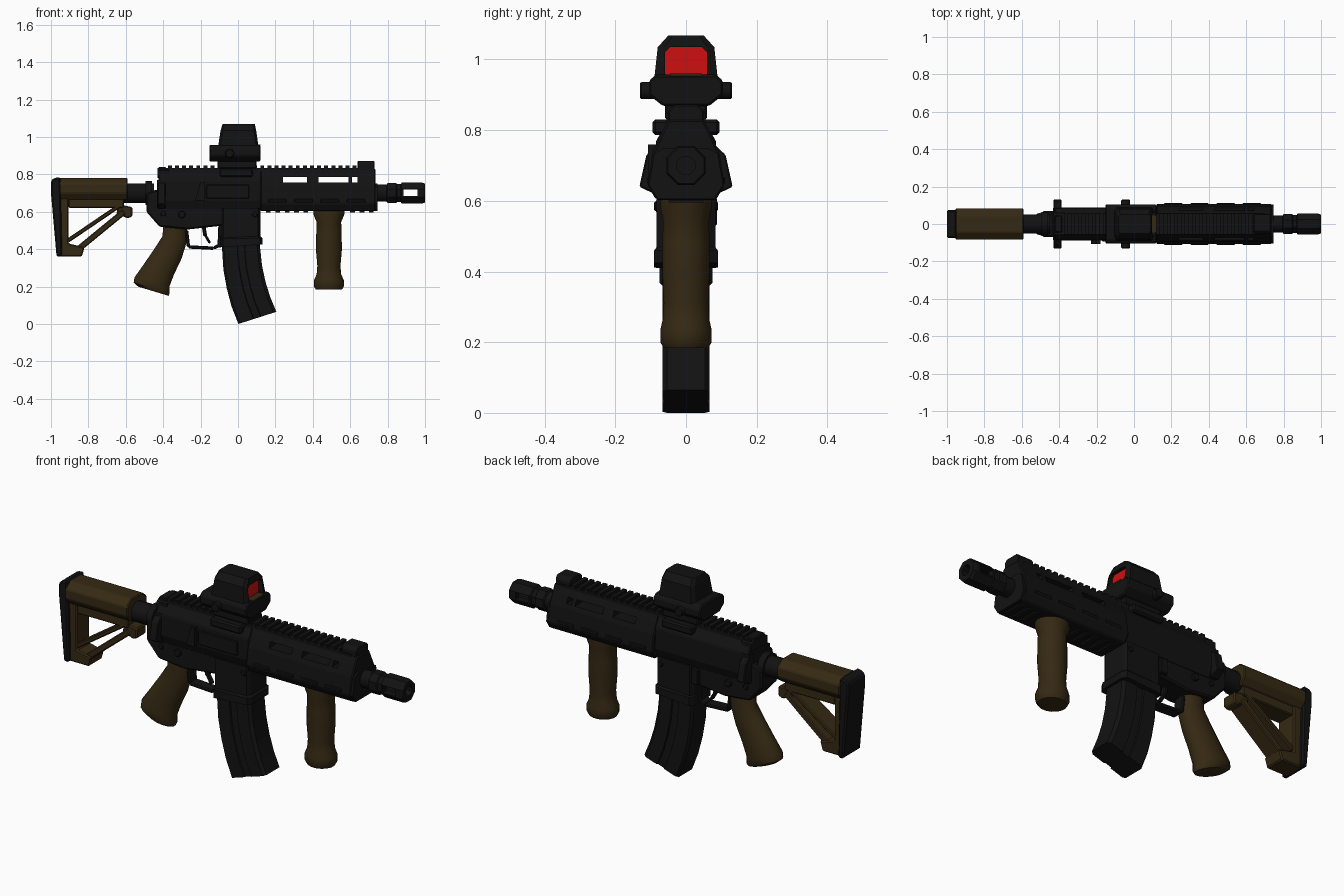
import bpy, bmesh, math

if "Cube" in bpy.data.objects:
    bpy.data.objects.remove(bpy.data.objects["Cube"])


def material(name, rgb):
    m = bpy.data.materials.new(name)
    m.diffuse_color = (*rgb, 1)
    m.use_nodes = True
    m.node_tree.nodes["Principled BSDF"].inputs["Base Color"].default_value = m.diffuse_color
    return m


BLACK = material("matte black", (0.006, 0.006, 0.006))
BROWN = material("dark brown", (0.036, 0.022, 0.0065))
RED = material("red glass", (0.62, 0.005, 0.005))


def build(name, rings, mat, bevel=0.0, smooth=False):
    """Skin a list of equal rings of 3D points and cap both ends."""
    bm = bmesh.new()
    vs = [[bm.verts.new(p) for p in r] for r in rings]
    n = len(vs[0])
    for a, b in zip(vs, vs[1:]):
        for i in range(n):
            j = (i + 1) % n
            bm.faces.new((a[i], a[j], b[j], b[i]))
    bm.faces.new(vs[0])
    bm.faces.new(vs[-1])
    bmesh.ops.recalc_face_normals(bm, faces=bm.faces)
    me = bpy.data.meshes.new(name)
    bm.to_mesh(me)
    bm.free()
    me.materials.append(mat)
    ob = bpy.data.objects.new(name, me)
    bpy.context.collection.objects.link(ob)
    if bevel:
        m = ob.modifiers.new("bevel", "BEVEL")
        m.width, m.segments, m.limit_method = bevel, 1, "ANGLE"
    if smooth:
        bpy.ops.object.select_all(action="DESELECT")
        ob.select_set(True)
        bpy.context.view_layer.objects.active = ob
        bpy.ops.object.shade_smooth_by_angle(angle=math.radians(40))
    return ob


def prism(name, pts, y0, y1, mat=BLACK, bevel=0.0):
    """Side profile (x, z) extruded across y."""
    return build(name, [[(x, y, z) for x, z in pts] for y in (y0, y1)], mat, bevel)


def section(name, half, x0, x1, mat=BLACK, bevel=0.0):
    """Mirrored (y, z) cross-section extruded along x."""
    pts = half + [(-y, z) for y, z in reversed(half)]
    return build(name, [[(x, y, z) for y, z in pts] for x in (x0, x1)], mat, bevel)


def box(name, x0, x1, y0, y1, z0, z1, mat=BLACK, bevel=0.0):
    return prism(name, [(x0, z0), (x1, z0), (x1, z1), (x0, z1)], y0, y1, mat, bevel)


def ngon(n):
    return [(math.cos(2 * math.pi * (i + .5) / n), math.sin(2 * math.pi * (i + .5) / n)) for i in range(n)]


CHAMFERED = [(1, .75), (.88, 1), (-.88, 1), (-1, .75), (-1, -.75), (-.88, -1), (.88, -1), (1, -.75)]


def loft(name, secs, shape, mat=BLACK, smooth=False, bevel=0.0):
    """Each section: back point (x, z), front point (x, z), half width in y."""
    rings = []
    for (xb, zb), (xf, zf), w in secs:
        cx, cz, dx, dz = (xb + xf) / 2, (zb + zf) / 2, (xf - xb) / 2, (zf - zb) / 2
        rings.append([(cx + u * dx, v * w, cz + u * dz) for u, v in shape])
    return build(name, rings, mat, bevel, smooth)


def tube(name, stations, n=16, z=0.7, smooth=True):
    return loft(name, [((x, z - r), (x, z + r), r) for x, r in stations], ngon(n), BLACK, smooth)


def disc(name, x, z, r, y0, y1, n=10):
    return prism(name, [(x + r * u, z + r * v) for u, v in ngon(n)], y0, y1, BLACK, 0.004)


def strut(name, a, b, t, w, mat=BLACK):
    dx, dz = b[0] - a[0], b[1] - a[1]
    k = t / 2 / math.hypot(dx, dz)
    nx, nz = -dz * k, dx * k
    return prism(name, [(a[0] + nx, a[1] + nz), (b[0] + nx, b[1] + nz),
                        (b[0] - nx, b[1] - nz), (a[0] - nx, a[1] - nz)], -w, w, mat, 0.005)


def cut(ob, *cutters):
    """Subtract the cutters, bake the result and drop the cutters."""
    for c in cutters:
        c.hide_render = True
        m = ob.modifiers.new("cut", "BOOLEAN")
        m.operation, m.object, m.solver = "DIFFERENCE", c, "EXACT"
    bpy.context.view_layer.update()
    dg = bpy.context.evaluated_depsgraph_get()
    me = bpy.data.meshes.new_from_object(ob.evaluated_get(dg))
    ob.modifiers.clear()
    ob.data = me
    for c in cutters:
        bpy.data.objects.remove(c)


# Shoulder stock
prism("butt_pad", [(-.95, .785), (-.985, .78), (-1, .765), (-1, .70), (-.97, .36), (-.94, .36), (-.945, .60)],
      -.075, .075, BLACK, .008)
section("stock_body", [(.045, .78), (.083, .75), (.083, .70), (.055, .665)], -.955, -.59, BROWN, .005)
prism("stock_rear_leg", [(-.955, .70), (-.955, .36), (-.835, .36), (-.82, .41), (-.905, .43), (-.905, .70)],
      -.055, .055, BROWN, .006)
strut("stock_upper_brace", (-.905, .645), (-.61, .645), .05, .05, BROWN)
strut("stock_diagonal_upper", (-.91, .445), (-.63, .635), .022, .05, BROWN)
strut("stock_diagonal_lower", (-.86, .395), (-.61, .60), .032, .045, BROWN)
prism("stock_lever", [(-.64, .64), (-.565, .625), (-.565, .575), (-.59, .565), (-.65, .59)], -.04, .04, BROWN, .006)
tube("buffer_tube", [(-.62, .053), (-.45, .053)])
tube("castle_nut", [(-.495, .066), (-.46, .066)], 12)

# Receiver
section("upper_receiver", [(.05, .825), (.085, .77), (.088, .66), (.07, .61)], -.425, .125, BLACK, .006)
prism("lower_receiver", [(-.49, .70), (-.49, .60), (-.42, .52), (-.27, .505), (-.09, .525), (.12, .53),
                         (.12, .64), (-.40, .64), (-.43, .72)], -.07, .07, BLACK, .008)
for s in (-1, 1):
    prism("rear_wing", [(-.432, .62), (-.385, .62), (-.385, .77), (-.432, .77)], s * .05, s * .085)
    build("rear_wing_tip", [[(x, s * y, z) for y, z in ((.08, .76), (.112, .73), (.132, .64), (.08, .615))]
                            for x in (-.43, -.388)], BLACK, .004)
    disc("selector", -.30, .585, .02, s * .06, s * .085)
    disc("takedown_pin", -.40, .59, .015, s * .06, s * .078)
    disc("pivot_pin", .09, .585, .015, s * .06, s * .09)
section("charging_handle", [(.04, .835), (.065, .82), (.065, .785), (.03, .78)], -.43, -.37)
box("ejection_port_cover", -.17, .06, -.094, -.08, .67, .745, BLACK, .004)
prism("case_deflector", [(-.23, .66), (-.18, .66), (-.18, .76), (-.20, .76)], -.108, -.07)
box("bolt_release", -.13, -.09, .06, .088, .53, .61, BLACK, .004)

# Magazine well and curved magazine
loft("magazine_well", [((-.09, .62), (.12, .62), .083), ((-.09, .46), (.12, .47), .083), ((-.095, .455), (.13, .46), .09),
                       ((-.095, .41), (.13, .425), .09)], CHAMFERED)
loft("magazine", [((-.085, .50), (.115, .50), .067), ((-.085, .40), (.118, .41), .067),
                  ((-.078, .29), (.128, .315), .067), ((-.06, .19), (.147, .225), .067),
                  ((-.035, .095), (.172, .145), .067), ((.002, 0), (.205, .065), .067)],
     [(1, .8), (.85, 1), (.2, 1), (.17, .9), (-.17, .9), (-.2, 1), (-.9, 1), (-1, .8),
      (-1, -.8), (-.9, -1), (-.2, -1), (-.17, -.9), (.17, -.9), (.2, -1), (.85, -1), (1, -.8)])

# Trigger and guard
guard = [(-.275, .50), (-.265, .412), (-.13, .405), (-.085, .43)]
for a, b in zip(guard, guard[1:]):
    strut("trigger_guard", a, b, .018, .03)
strut("guard_front_post", (-.10, .41), (-.095, .53), .02, .03)
strut("trigger_upper", (-.185, .53), (-.175, .47), .02, .015)
strut("trigger_lower", (-.175, .475), (-.15, .432), .014, .015)

# Grips
loft("pistol_grip", [((-.40, .54), (-.27, .53), .052), ((-.405, .47), (-.272, .44), .052), ((-.45, .40), (-.30, .35), .057),
                     ((-.505, .32), (-.34, .265), .062), ((-.555, .25), (-.365, .20), .068),
                     ((-.56, .222), (-.363, .165), .067), ((-.535, .20), (-.37, .15), .055)],
     ngon(16), BROWN, True)
loft("foregrip", [((.485 - r, z), (.487 + r, z), w) for z, r, w in
                  ((.62, .085, .072), (.585, .083, .075), (.545, .066, .066), (.48, .068, .068), (.40, .070, .068),
                   (.31, .062, .064), (.265, .066, .067), (.235, .08, .074), (.20, .08, .074), (.183, .07, .064))],
     ngon(16), BROWN, True)

# Handguard with vent slots
hg = section("handguard", [(.05, .83), (.07, .79), (.095, .735), (.109, .645), (.085, .603)], .12, .735, BLACK, .006)
cut(hg, *[box("slot_cutter", a, b, -.3, .3, .757, .787) for a, b in ((.24, .37), (.43, .59), (.61, .64))])
section("handguard_lip", [(.06, .75), (.09, .735), (.105, .645), (.08, .605)], .73, .745)
for s in (-1, 1):
    for x in (.16, .30, .44, .58):
        box("side_rib", x, x + .1, s * .09, s * .111, .648, .668, BLACK, .004)
for x in [.15 + .05 * i for i in range(5)] + [.60, .65, .70]:
    box("lower_rail_tooth", x, x + .025, -.05, .05, .595, .61)

# Top rail
box("top_rail", -.42, .70, -.055, .055, .81, .834)
for i in range(27):
    x = -.375 + i * .038
    box("rail_tooth", x, x + .021, -.055, .055, .83, .847)
box("rear_sight_block", -.425, -.385, -.045, .045, .80, .838, BLACK, .004)
section("front_sight_block", [(.035, .872), (.05, .855), (.05, .80)], .64, .73, BLACK, .004)

# Barrel and muzzle
tube("barrel", [(.70, .046), (.82, .046)])
hider = tube("muzzle_device", [(.795, .05), (.80, .058), (.845, .058), (.85, .052), (.87, .052), (.875, .06),
                               (.985, .06), (1.0, .055)], 8, smooth=False)
cut(hider, box("slot_cutter", .885, .96, -.2, .2, .683, .72),
    loft("bore_cutter", [((x, .672), (x, .728), .028) for x in (.86, 1.1)], ngon(8)))

# Reflex sight
box("sight_mount", -.11, .10, -.06, .06, .83, .885, BLACK, .006)
box("sight_clamp", -.10, .08, -.095, .095, .787, .83, BLACK, .008)
section("sight_base", [(.085, .957), (.105, .94), (.105, .90), (.065, .868)], -.153, .12, BLACK, .006)
disc("sight_knobs", -.045, .912, .025, -.13, .13)
hood = loft("sight_hood", [((-.107, .945), (.11, .945), .09), ((-.093, 1.035), (.097, 1.035), .08),
                           ((-.083, 1.068), (.09, 1.068), .05)], CHAMFERED)
cut(hood, section("window_cutter", [(.045, 1.035), (.06, 1.02), (.06, .96), (.05, .948)], .075, .2))
section("sight_window", [(.045, 1.035), (.06, 1.02), (.06, .96), (.05, .948)], .072, .079, RED)
box("sight_ledge", .085, .119, -.045, .045, .953, .960, BROWN)
